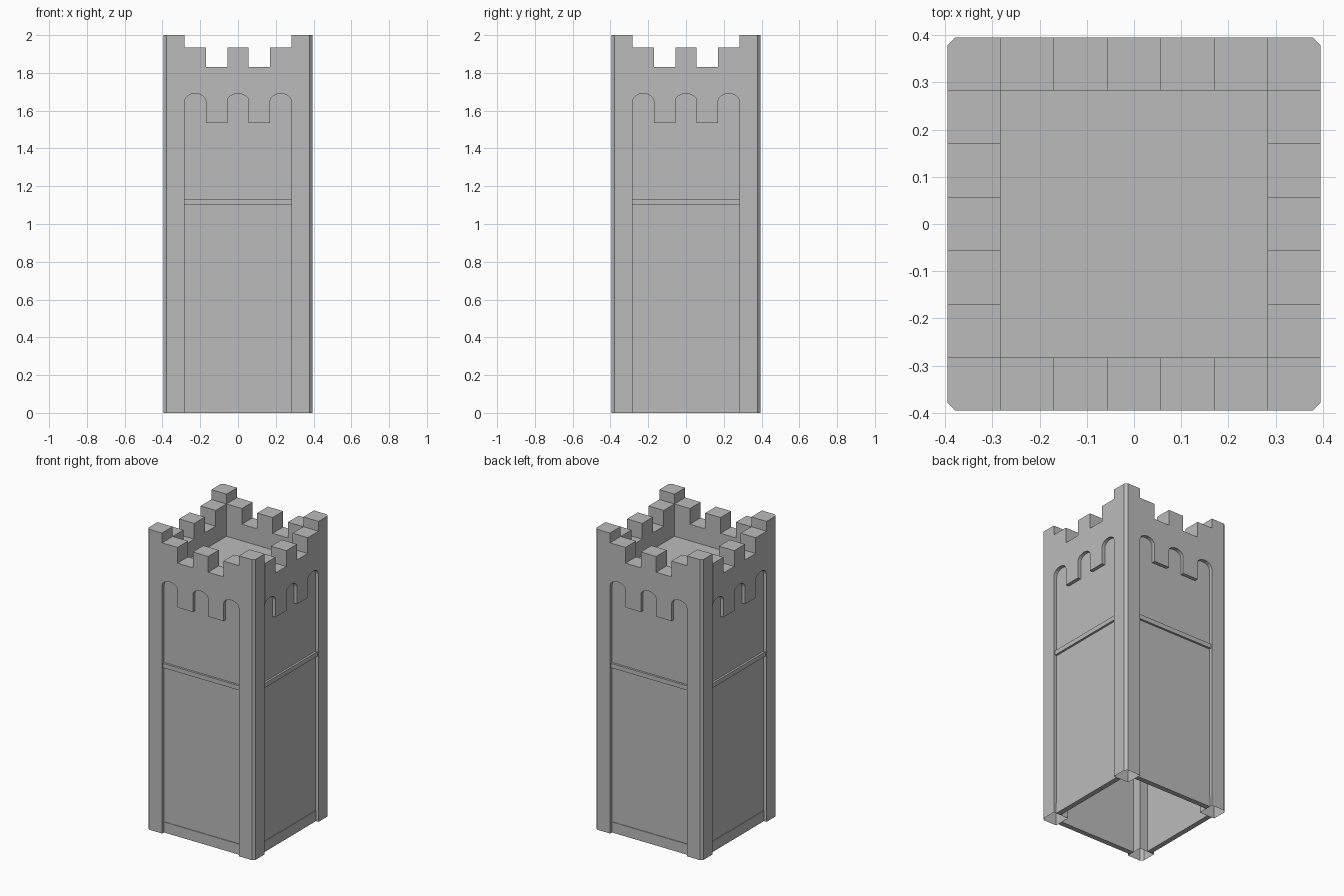
import bpy, bmesh, math
from mathutils import Matrix, Vector

if "Cube" in bpy.data.objects:
    bpy.data.objects.remove(bpy.data.objects["Cube"])

stone = bpy.data.materials.new("grey_stone")
stone.use_nodes = True
GREY = (0.5, 0.5, 0.5, 1)
stone.diffuse_color = GREY
stone.node_tree.nodes["Principled BSDF"].inputs["Base Color"].default_value = GREY

OUT, IN, CHAMFER = 0.395, 0.283, 0.016   # outer face, inner face, corner cut
MERLON = 0.0565                          # half width of one battlement
PANEL = 0.372                            # recessed wall face


def extrude(name, points, offset, turn, open_start=False):
    """Extrude a closed outline along offset, then turn it about z."""
    bm = bmesh.new()
    face = bm.faces.new([bm.verts.new(p) for p in points])
    ends = bmesh.ops.extrude_face_region(bm, geom=[face], use_keep_orig=True)["geom"]
    verts = [v for v in ends if isinstance(v, bmesh.types.BMVert)]
    bmesh.ops.translate(bm, verts=verts, vec=Vector(offset))
    bmesh.ops.recalc_face_normals(bm, faces=bm.faces[:])
    if open_start:
        bmesh.ops.delete(bm, geom=[face], context="FACES_ONLY")
    bm.transform(Matrix.Rotation(turn, 4, "Z"))
    mesh = bpy.data.meshes.new(name)
    bm.to_mesh(mesh)
    bm.free()
    mesh.materials.append(stone)
    obj = bpy.data.objects.new(name, mesh)
    bpy.context.collection.objects.link(obj)
    return obj


def slab(name, half, low, high, front, back, turn):
    outline = [(-half, front, low), (half, front, low), (half, front, high), (-half, front, high)]
    return extrude(name, outline, (0, back - front, 0), turn)


def arch(centre, steps=8):
    """Low rounded opening, listed from left to right."""
    pts = [(centre - MERLON, 1.65)]
    for i in range(1, steps):
        a = math.pi * (1 - i / steps)
        pts.append((centre + MERLON * math.cos(a), 1.65 + 0.04 * math.sin(a)))
    return pts + [(centre + MERLON, 1.65)]


# Parapet outline: arches with hanging piers below, battlements above
outline = []
for k in (-1, 0, 1):
    centre = k * 4 * MERLON
    outline += arch(centre)
    if k < 1:
        outline += [(centre + MERLON, 1.535), (centre + 3 * MERLON, 1.535)]
edges = [5, 3, 1, -1, -3, -5]
for i, e in enumerate(edges):
    levels = (1.83, 1.935) if i % 2 == 0 else (1.935, 1.83)
    if i == 0:
        levels = (1.935,)
    if i == len(edges) - 1:
        levels = (1.935,)
    outline += [(e * MERLON, z) for z in levels]

post = [(IN, IN), (OUT, IN), (OUT, OUT - CHAMFER), (OUT - CHAMFER, OUT), (IN, OUT)]

sides = ("front", "left", "back", "right")
corners = ("back_left", "back_right", "front_right", "front_left")
for i, (side, corner) in enumerate(zip(sides, corners)):
    turn = i * math.pi / 2
    extrude(corner + "_post", [(x, y, 0) for x, y in post], (0, 0, 2), turn, True)
    extrude(side + "_parapet", [(x, -OUT, z) for x, z in outline], (0, OUT - IN, 0), turn)
    slab(side + "_wall", IN, 0, 1.72, -PANEL, -PANEL + 0.03, turn)
    slab(side + "_string_course", IN, 1.10, 1.13, -PANEL - 0.014, -PANEL, turn)
    slab(side + "_base_strip", IN, 0, 0.07, -PANEL - 0.004, -PANEL, turn)

# Roof deck inside the parapet
slab("roof_deck", IN, 1.69, 1.72, -IN, IN, 0)
